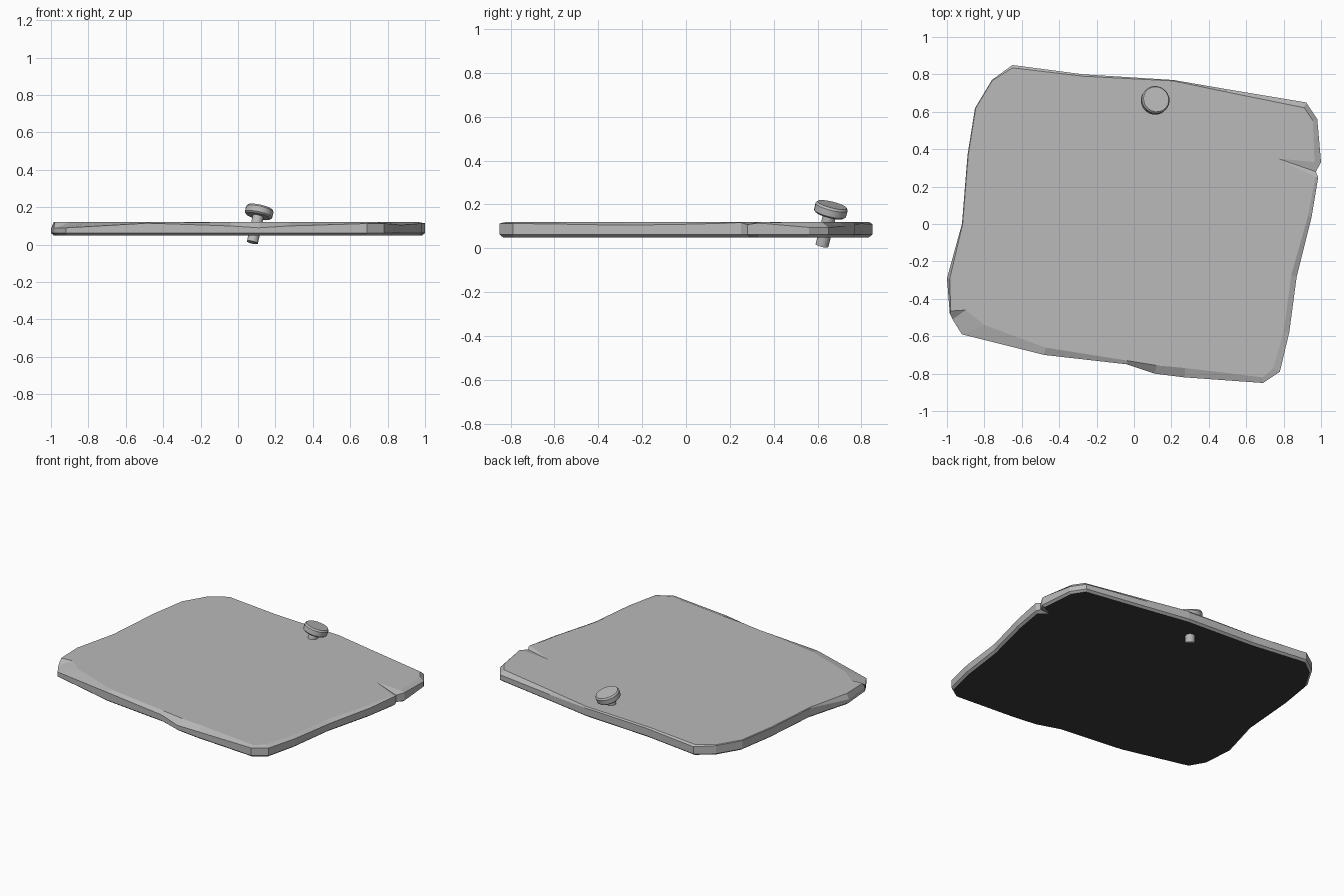
import bpy, bmesh, math
from mathutils import Vector

if "Cube" in bpy.data.objects:
    bpy.data.objects.remove(bpy.data.objects["Cube"])


def make_material(name, value):
    mat = bpy.data.materials.new(name)
    mat.use_nodes = True
    mat.diffuse_color = (value, value, value, 1)
    mat.node_tree.nodes["Principled BSDF"].inputs["Base Color"].default_value = mat.diffuse_color
    return mat


grey = make_material("light_grey", 0.49)
black = make_material("underside_black", 0.045)


def make_object(name, bm, *materials):
    mesh = bpy.data.meshes.new(name)
    bmesh.ops.recalc_face_normals(bm, faces=bm.faces)
    bm.to_mesh(mesh)
    bm.free()
    for mat in materials:
        mesh.materials.append(mat)
    obj = bpy.data.objects.new(name, mesh)
    bpy.context.collection.objects.link(obj)
    return obj


def bridge(bm, a, b):
    for i in range(len(a)):
        j = (i + 1) % len(a)
        bm.faces.new((a[i], a[j], b[j], b[i]))


# Slab outline: x, y, width of the worn top edge, height where the wear starts
BOTTOM, RIM, TOP = 0.05, 0.062, 0.12
outline = [
    (-.92, -.59, .09, .09), (-.48, -.70, .04, .115), (-.04, -.75, .02, .1),
    (.11, -.80, .045, .09), (.27, -.82, .05, .1), (.69, -.85, .03, .113),
    (.78, -.79, .04, .113), (.83, -.58, .03, .11), (.87, -.28, .03, .105),
    (.95, .04, .02, .11), (.985, .25, .015, .117), (.972, .28, .2, .108),
    (1, .33, .035, .115), (.98, .56, .025, .095), (.92, .65, .03, .095),
    (.50, .72, .015, .1), (.21, .77, .005, .11), (-.27, .80, .01, .112),
    (-.65, .85, .015, .11), (-.76, .77, .004, .116), (-.85, .62, .004, .116),
    (-.89, .37, .004, .116), (-.92, 0, .004, .116), (-1, -.29, .015, .085),
    (-.985, -.48, .01, .09), (-.97, -.51, .07, .09),
]
NOTCH = 11
worn_spots = {0: (-.80, -.54), NOTCH: (.77, .35), 24: (-.98, -.465), 25: (-.90, -.46)}
points = [Vector(p[:2]) for p in outline]


def inset(i, width):
    along = (points[(i + 1) % len(points)] - points[i - 1]).normalized()
    return points[i] + Vector((-along.y, along.x)) * width


bm = bmesh.new()
rings = [[], [], [], []]
for i, (x, y, width, high) in enumerate(outline):
    under = inset(i, 0.06 if i == NOTCH else 0.015)
    upper = worn_spots.get(i) or inset(i, width)
    spots = ((*under, BOTTOM), (x, y, RIM), (x, y, high), (*upper, TOP))
    for ring, spot in zip(rings, spots):
        ring.append(bm.verts.new(spot))
for lower, upper in zip(rings, rings[1:]):
    bridge(bm, lower, upper)
bm.faces.new(rings[0]).material_index = 1
bm.faces.new(rings[-1])
make_object("slab", bm, grey, black)


# Tilted nail pieces, turned from radius and height profiles
def turned(name, profile, sides):
    bm = bmesh.new()
    loops = []
    for radius, height in profile:
        loops.append([bm.verts.new((radius * math.cos(math.tau * k / sides),
                                    radius * math.sin(math.tau * k / sides), height))
                      for k in range(sides)])
    for lower, upper in zip(loops, loops[1:]):
        bridge(bm, lower, upper)
    bm.faces.new(loops[0])
    bm.faces.new(loops[-1])
    obj = make_object(name, bm, grey)
    obj.location = (.077, .62, .012)
    obj.rotation_mode = "QUATERNION"
    obj.rotation_quaternion = Vector((.04, .045, .18)).to_track_quat("Z", "Y")
    bpy.context.view_layer.objects.active = obj
    obj.select_set(True)
    bpy.ops.object.shade_smooth_by_angle(angle=math.radians(30))
    obj.select_set(False)


turned("nail_shaft", [(.03, 0), (.03, .155)], 16)
turned("nail_head", [(.066, .147), (.075, .155), (.076, .186), (.069, .196)], 20)
